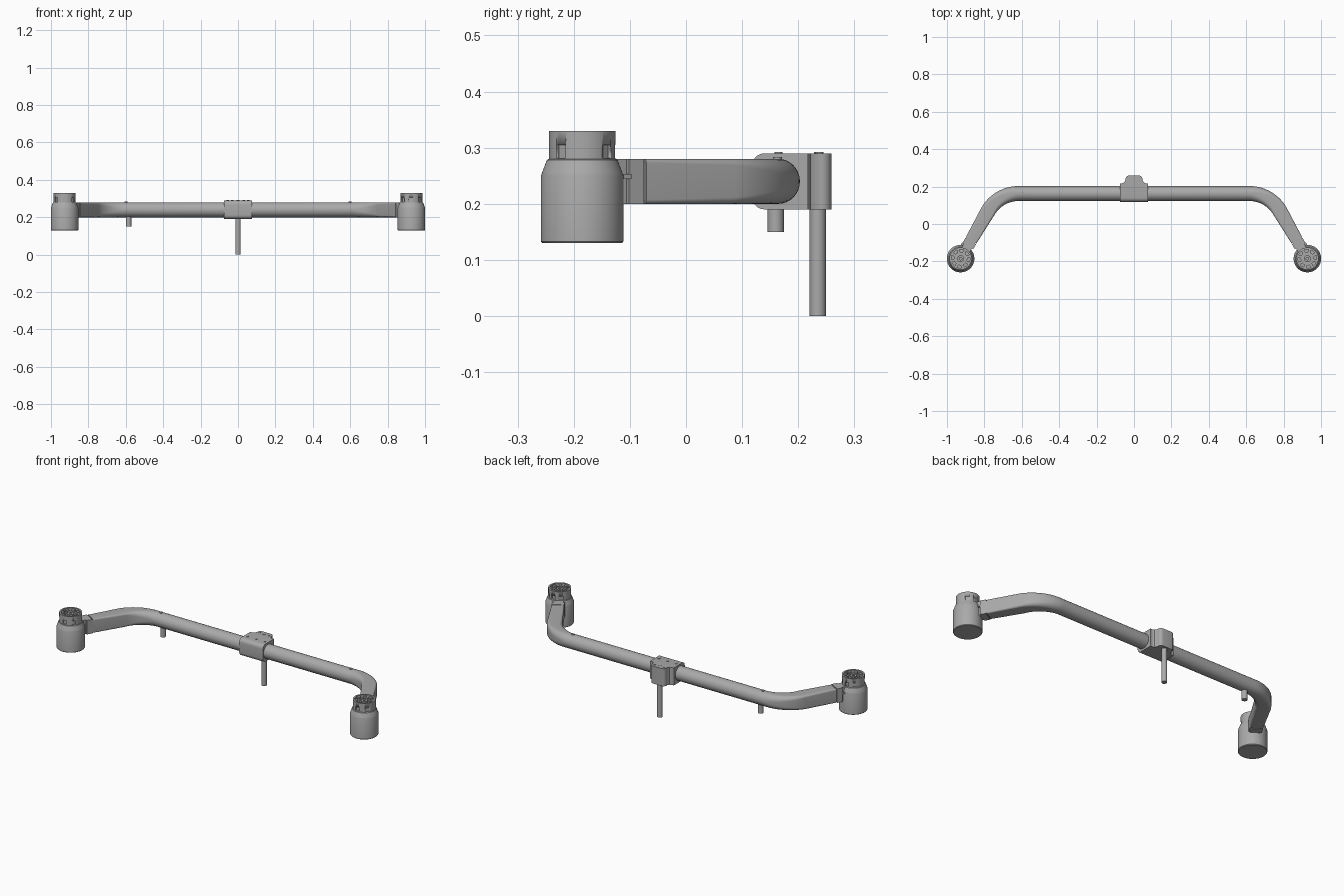
import bpy, bmesh
from math import sin, cos, pi, radians
from mathutils import Matrix, Vector

if "Cube" in bpy.data.objects:
    bpy.data.objects.remove(bpy.data.objects["Cube"])

grey = bpy.data.materials.new("grey_metal")
grey.use_nodes = True
colour = (0.40, 0.40, 0.40, 1)
grey.diffuse_color = colour
grey.node_tree.nodes["Principled BSDF"].inputs["Base Color"].default_value = colour

TUBE_Y, TUBE_Z, TUBE_R = 0.163, 0.24, 0.04
POD = Vector((0.927, -0.185, 0))
ARM = Vector((sin(radians(30)), -cos(radians(30)), 0))   # direction of the left arm


def finish(bm, name, angle=35):
    bmesh.ops.recalc_face_normals(bm, faces=bm.faces[:])
    mesh = bpy.data.meshes.new(name)
    bm.to_mesh(mesh)
    bm.free()
    ob = bpy.data.objects.new(name, mesh)
    bpy.context.collection.objects.link(ob)
    mesh.materials.append(grey)
    bpy.ops.object.select_all(action='DESELECT')
    ob.select_set(True)
    bpy.context.view_layer.objects.active = ob
    bpy.ops.object.shade_smooth_by_angle(angle=radians(angle))
    return ob


def cylinder(name, x, y, z0, z1, r, sides=32):
    bm = bmesh.new()
    bmesh.ops.create_cone(bm, cap_ends=True, segments=sides, radius1=r, radius2=r,
                          depth=z1 - z0, matrix=Matrix.Translation((x, y, (z0 + z1) / 2)))
    return finish(bm, name)


def add_box(bm, centre, size, turn=0):
    m = Matrix.Translation(centre) @ Matrix.Rotation(turn, 4, 'Z') @ Matrix.Diagonal((*size, 1))
    bmesh.ops.create_cube(bm, size=1, matrix=m)


def lathe(name, profile, x, y, sides=64):
    bm = bmesh.new()
    vs = [bm.verts.new((r, 0, z)) for r, z in profile]
    es = [bm.edges.new(p) for p in zip(vs, vs[1:])]
    bmesh.ops.spin(bm, geom=vs + es, axis=(0, 0, 1), cent=(0, 0, 0), angle=2 * pi, steps=sides)
    bmesh.ops.remove_doubles(bm, verts=bm.verts[:], dist=0.0002)
    bmesh.ops.translate(bm, verts=bm.verts[:], vec=(x, y, 0))
    return finish(bm, name)


def prism(bm, outline, z0, z1):
    face = bm.faces.new([bm.verts.new((x, y, z0)) for x, y in outline])
    top = bmesh.ops.extrude_face_region(bm, geom=[face])["geom"]
    bmesh.ops.translate(bm, vec=(0, 0, z1 - z0),
                        verts=[v for v in top if isinstance(v, bmesh.types.BMVert)])


def section(width, height, r, steps=8):
    # rounded rectangle; a full corner radius gives a circle
    pts = []
    for q, (sx, sz) in enumerate(((1, 1), (-1, 1), (-1, -1), (1, -1))):
        for k in range(steps + 1):
            a = (q + k / steps) * pi / 2
            pts.append((sx * (width - r) + r * cos(a), sz * (height - r) + r * sin(a)))
    return pts


# Bent tube: round across the middle, boxy along both arms
R = 0.19
corner_x = POD.x - (TUBE_Y - POD.y) * ARM.x / -ARM.y
start_x = corner_x - R * 0.5774
half = [(Vector((start_x * f, TUBE_Y, 0)), 0, 0.04, 0.0399) for f in (0.15, 1)]
for k in range(1, 17):
    a = radians(60) * k / 16
    f = k / 16
    half.append((Vector((start_x + R * sin(a), TUBE_Y - R + R * cos(a), 0)), a,
                 0.04, 0.0399 - 0.028 * f))
arm_end = Vector((corner_x, TUBE_Y, 0)) + ARM * 0.289
half.append((arm_end, radians(60), 0.033, 0.007))
path = [(Vector((-p.x, p.y, 0)), -a, w, min(r, w - 0.0001)) for p, a, w, r in reversed(half)]
path += [(p, a, w, min(r, w - 0.0001)) for p, a, w, r in half]

bm = bmesh.new()
rings = []
for p, a, w, r in path:
    side = Vector((sin(a), cos(a), 0))
    rings.append([bm.verts.new(p + side * u + Vector((0, 0, TUBE_Z + v)))
                  for u, v in section(w, TUBE_R, r)])
for r0, r1 in zip(rings, rings[1:]):
    for i in range(len(r0)):
        j = (i + 1) % len(r0)
        bm.faces.new((r0[i], r0[j], r1[j], r1[i]))
bm.faces.new(rings[0])
bm.faces.new(rings[-1])
finish(bm, "bent_tube", 30)

# Central clamp, its rounded front edge running along the tube
bm = bmesh.new()
clamp = [(0.217, 0.19), (0.217, 0.29)]
for c, a0 in ((0.268, 90), (0.212, 180)):
    clamp += [(0.14 + 0.022 * cos(radians(a0 + k * 18)), c + 0.022 * sin(radians(a0 + k * 18)))
              for k in range(6)]
prism(bm, clamp, -0.075, 0.075)
for v in bm.verts:
    v.co = (v.co.z, v.co.x, v.co.y)
finish(bm, "clamp_body")

# Rear lug with tapered shoulders and a rounded end
bm = bmesh.new()
right = [(0.068, 0.214), (0.052, 0.222), (0.045, 0.235)]
right += [(0.027 + 0.018 * cos(radians(a)), 0.241 + 0.018 * sin(radians(a))) for a in range(0, 91, 15)]
prism(bm, right + [(-x, y) for x, y in reversed(right)], 0.19, 0.29)
finish(bm, "clamp_lug")

# Clamp screws
for i, (x, y) in enumerate(((-0.055, 0.165), (0.055, 0.165), (0, 0.165),
                            (-0.03, 0.238), (0.03, 0.238), (0, 0.235))):
    cylinder(f"clamp_screw_{i + 1}", x, y, 0.285, 0.292, 0.007, 16)

# Pins
cylinder("support_pin", 0, 0.235, 0, 0.2, 0.0145)
cylinder("locating_peg", -0.585, 0.16, 0.15, 0.22, 0.0145)

# Stepped pod profile, with an open cup and a raised hub on top
pod_profile = [(0, 0.13), (0.071, 0.13), (0.0735, 0.133), (0.0735, 0.25), (0.071, 0.257),
               (0.063, 0.278), (0.0595, 0.28), (0.0595, 0.33), (0.05, 0.33), (0.05, 0.305),
               (0.036, 0.305), (0.036, 0.318), (0.027, 0.318), (0.027, 0.31), (0.018, 0.31),
               (0.018, 0.322), (0.007, 0.322), (0.007, 0.312), (0, 0.312)]

for s, label in ((1, "left"), (-1, "right")):
    centre = Vector((s * POD.x, POD.y, 0))
    turn = s * radians(-60)
    arm = Vector((s * ARM.x, ARM.y, 0))
    end = Vector((s * arm_end.x, arm_end.y, 0))

    pod = lathe(f"{label}_pod", pod_profile, centre.x, centre.y)

    # Small windows around the collar
    bm = bmesh.new()
    for deg in (-92, -40, 48, 90, 132, -140):
        a = radians(deg)
        spot = centre + Vector((s * cos(a) * 0.06, sin(a) * 0.06, 0.2935))
        add_box(bm, spot, (0.014, 0.02, 0.023), s * a)
    cutter = finish(bm, f"{label}_window_cutter")
    cutter.hide_render = True
    cutter.hide_viewport = True
    cut = pod.modifiers.new("windows", 'BOOLEAN')
    cut.operation = 'DIFFERENCE'
    cut.object = cutter

    # Teeth between the hub and the collar
    bm = bmesh.new()
    for k in range(8):
        a = 2 * pi * k / 8 + turn
        spot = centre + Vector((cos(a) * 0.043, sin(a) * 0.043, 0.313))
        add_box(bm, spot, (0.018, 0.015, 0.026), a)
    finish(bm, f"{label}_pod_teeth")

    # Neck joint: thin groove, end block and tongue into the pod
    for part, d0, d1, width, z0, z1 in (("groove", -0.003, 0.006, 0.056, 0.205, 0.275),
                                        ("neck_block", 0.005, 0.036, 0.066, 0.2, 0.28),
                                        ("neck_tongue", 0.03, 0.075, 0.05, 0.2, 0.28)):
        bm = bmesh.new()
        spot = end + arm * (d0 + d1) / 2 + Vector((0, 0, (z0 + z1) / 2))
        add_box(bm, spot, (d1 - d0, width, z1 - z0), turn)
        finish(bm, f"{label}_{part}")

    # Latch beside the neck
    bm = bmesh.new()
    across = Vector((-arm.y, arm.x, 0)) * s
    add_box(bm, end + arm * 0.045 + across * 0.028 + Vector((0, 0, 0.249)),
            (0.026, 0.016, 0.009), turn)
    finish(bm, f"{label}_latch")

    # Small stud on top of the tube
    cylinder(f"{label}_tube_stud", s * 0.6, 0.163, 0.275, 0.283, 0.008, 16)
